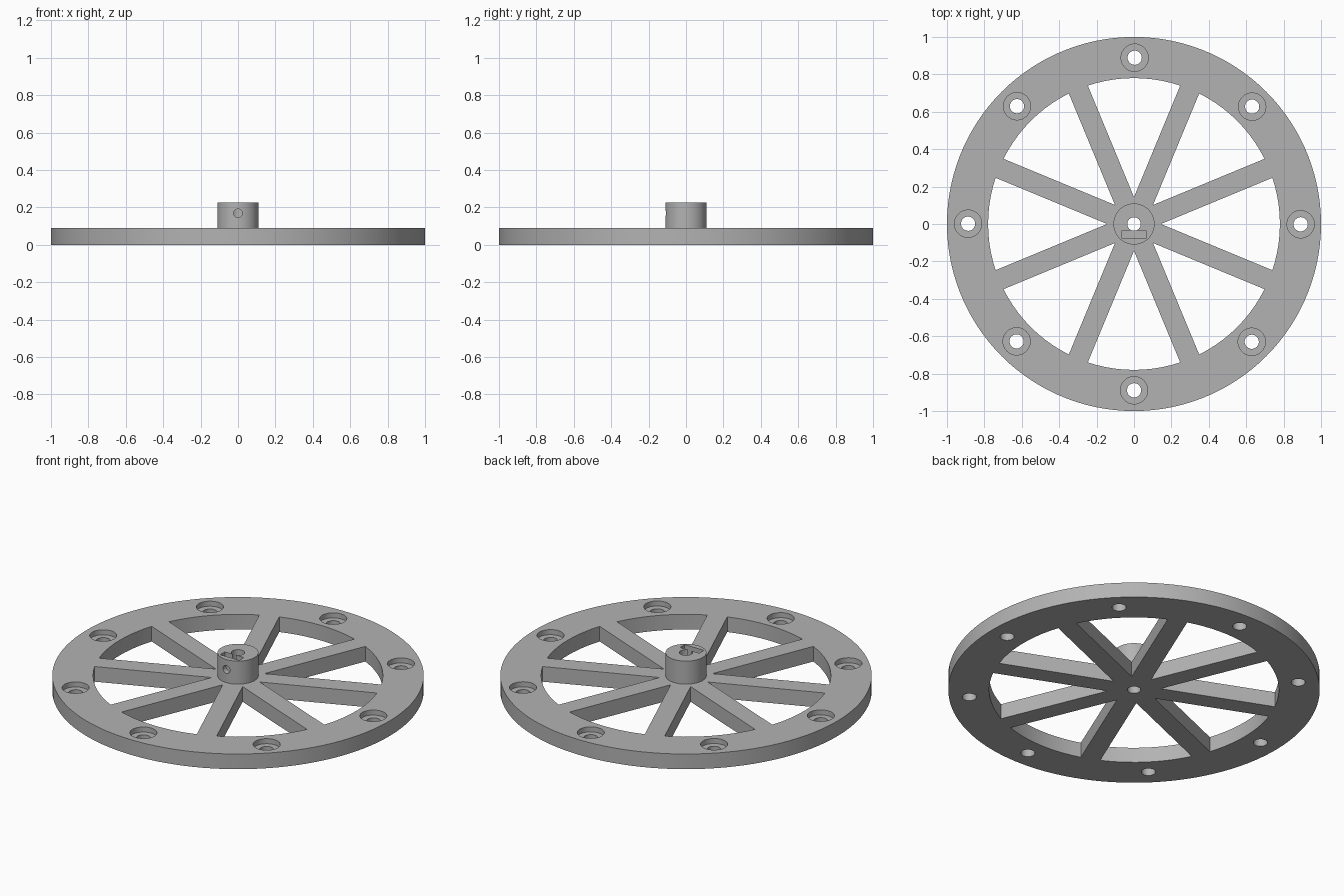
import bpy, bmesh
from math import sin, cos, asin, pi, radians
from mathutils import Matrix

cube = bpy.data.objects.get("Cube")
if cube:
    bpy.data.objects.remove(cube, do_unlink=True)

RIM, INNER, THICK = 1.0, 0.78, 0.09
SPOKE_HALF = 0.055
HUB_R, HUB_TOP, BORE_R = 0.11, 0.227, 0.036
BOLT_R, SINK_R, HOLE_R, SINK_DEPTH = 0.889, 0.073, 0.038, 0.03

grey = bpy.data.materials.new("light_grey")
grey.use_nodes = True
colour = (0.45, 0.45, 0.45, 1)
grey.diffuse_color = colour
grey.node_tree.nodes["Principled BSDF"].inputs["Base Color"].default_value = colour


def circle(r, n, cx=0, cy=0):
    return [(cx + r * cos(2 * pi * i / n), cy + r * sin(2 * pi * i / n)) for i in range(n)]


def prism(name, outline, z0, z1, matrix=None):
    """Extrude a closed outline from z0 to z1."""
    bm = bmesh.new()
    face = bm.faces.new([bm.verts.new((x, y, z0)) for x, y in outline])
    top = bmesh.ops.extrude_face_region(bm, geom=[face])["geom"]
    bmesh.ops.translate(bm, verts=[v for v in top if isinstance(v, bmesh.types.BMVert)],
                        vec=(0, 0, z1 - z0))
    bmesh.ops.recalc_face_normals(bm, faces=bm.faces)
    if matrix:
        bm.transform(matrix)
    mesh = bpy.data.meshes.new(name)
    bm.to_mesh(mesh)
    bm.free()
    mesh.materials.append(grey)
    obj = bpy.data.objects.new(name, mesh)
    bpy.context.collection.objects.link(obj)
    return obj


def combine(target, tool, operation="DIFFERENCE"):
    """Apply a boolean and discard the tool."""
    tool.hide_render = True
    mod = target.modifiers.new("boolean", "BOOLEAN")
    mod.operation, mod.solver, mod.object = operation, "EXACT", tool
    bpy.context.view_layer.objects.active = target
    bpy.ops.object.modifier_apply(modifier=mod.name)
    bpy.data.objects.remove(tool, do_unlink=True)


# Disc with a central hub
wheel = prism("spoked_wheel", circle(RIM, 120), 0, THICK)
combine(wheel, prism("hub", circle(HUB_R, 64), THICK / 2, HUB_TOP), "UNION")

# Wedge openings that leave eight straight spokes
half = pi / 8 - asin(SPOKE_HALF / INNER)
steps = 10
wedge = [(SPOKE_HALF / sin(pi / 8), 0)]
for i in range(steps + 1):
    a = half * (2 * i / steps - 1)
    wedge.append((INNER * cos(a), INNER * sin(a)))

for k in range(8):
    turn = Matrix.Rotation(k * pi / 4, 4, "Z")
    combine(wheel, prism("opening", wedge, -0.1, THICK + 0.005, turn))
    # Counterbored rim hole
    a = k * pi / 4 - radians(0.1)
    x, y = BOLT_R * cos(a) + 0.002, BOLT_R * sin(a)
    combine(wheel, prism("bolt_hole", circle(HOLE_R, 32, x, y), -0.1, 0.2))
    combine(wheel, prism("counterbore", circle(SINK_R, 40, x, y), THICK - SINK_DEPTH, 0.2))

# Axle bore, nut slot and front set-screw hole in the hub
combine(wheel, prism("bore", circle(BORE_R, 32), -0.1, 0.4))
slot = [(-0.063, -0.078), (0.063, -0.078), (0.063, -0.034), (-0.063, -0.034)]
combine(wheel, prism("nut_slot", slot, 0.105, 0.4))
to_front = Matrix.Translation((0, 0, 0.168)) @ Matrix.Rotation(pi / 2, 4, "X")
combine(wheel, prism("screw_hole", circle(0.023, 24), 0, 0.2, to_front))

bpy.ops.object.select_all(action="DESELECT")
wheel.select_set(True)
bpy.context.view_layer.objects.active = wheel
bpy.ops.object.shade_smooth_by_angle(angle=radians(25))
